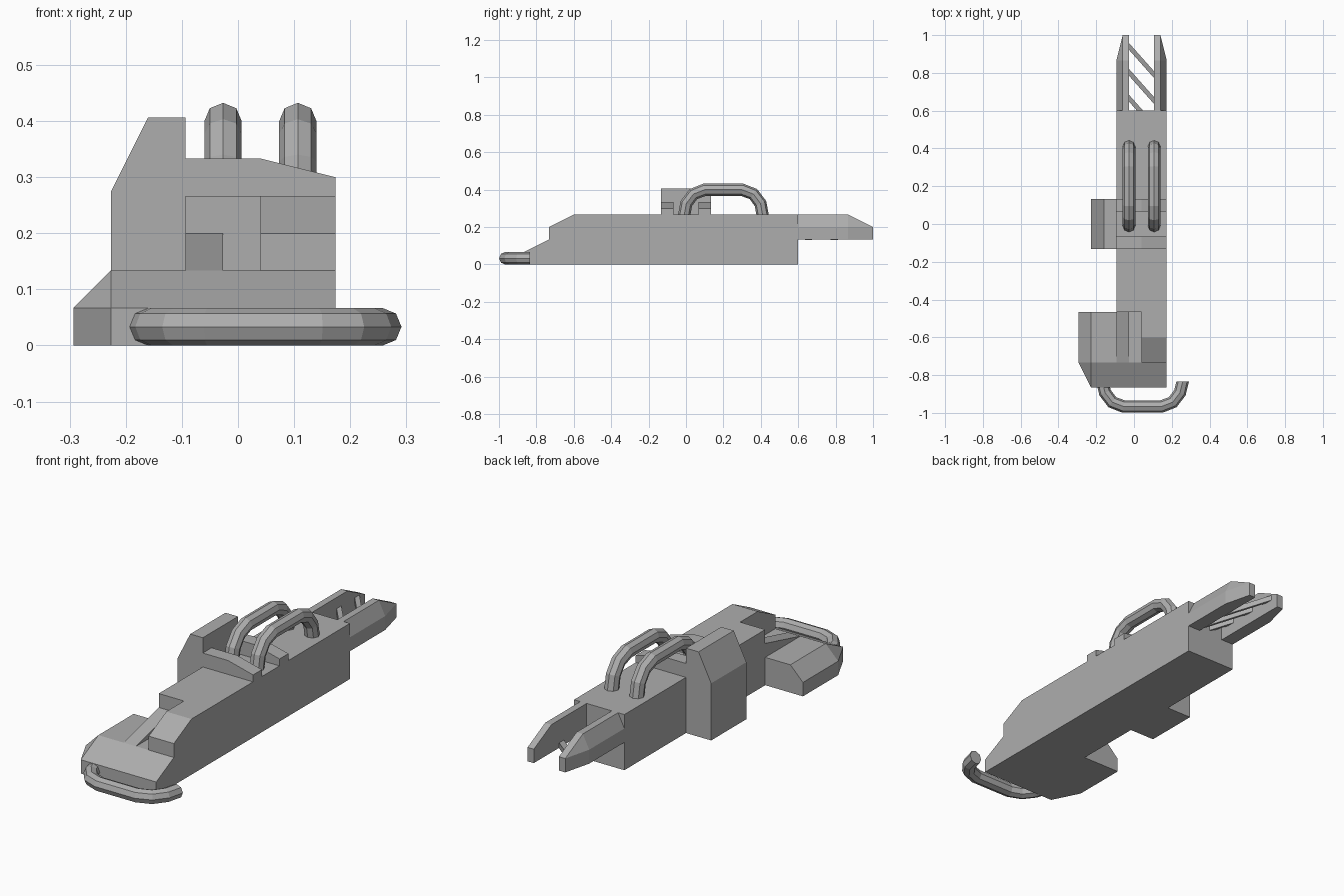
import bpy, bmesh
from math import cos, sin, pi
from mathutils import Vector

cube = bpy.data.objects.get("Cube")
if cube:
    bpy.data.objects.remove(cube, do_unlink=True)

# Single grey material
grey = bpy.data.materials.new("plain grey")
grey.use_nodes = True
GREY = (0.42, 0.42, 0.42, 1)
grey.diffuse_color = GREY
grey.node_tree.nodes["Principled BSDF"].inputs["Base Color"].default_value = GREY

U = 1 / 15          # base module of the design
MID = 0.6 * U       # x of the body's centre plane
LEFT, RIGHT = MID - 2 * U, MID + 2 * U


def finish(name, bm):
    bmesh.ops.recalc_face_normals(bm, faces=bm.faces)
    mesh = bpy.data.meshes.new(name)
    bm.to_mesh(mesh)
    bm.free()
    mesh.materials.append(grey)
    obj = bpy.data.objects.new(name, mesh)
    bpy.context.collection.objects.link(obj)
    return obj


def prism(name, profile, axis, start, end):
    """Extrude a profile along x (profile in y, z) or y (profile in x, z)."""
    bm = bmesh.new()
    place = (lambda a, b, t: (t, a, b)) if axis == "x" else (lambda a, b, t: (a, t, b))
    face = bm.faces.new([bm.verts.new(place(a, b, start)) for a, b in profile])
    moved = bmesh.ops.extrude_face_region(bm, geom=[face])["geom"]
    bmesh.ops.translate(bm, vec=place(0, 0, end - start),
                        verts=[v for v in moved if isinstance(v, bmesh.types.BMVert)])
    return finish(name, bm)


def hull(name, points):
    """Convex faceted block from its corners."""
    bm = bmesh.new()
    verts = [bm.verts.new(p) for p in points]
    bmesh.ops.convex_hull(bm, input=verts)
    bmesh.ops.dissolve_limit(bm, angle_limit=0.01, verts=bm.verts, edges=bm.edges)
    return finish(name, bm)


def handle(name, origin, across, out, sink=0.0):
    """Eight-sided bent tube: two legs and a bar, rising along 'out'."""
    origin, across, out = Vector(origin), Vector(across), Vector(out)
    half = [(-0.213, -sink), (-0.198, 0.06), (-0.16, 0.11), (-0.10, 0.133)]
    path = half + [(-a, h) for a, h in reversed(half)]
    points = [origin + across * a + out * h for a, h in path]
    binormal = across.cross(out)
    bm = bmesh.new()
    rings = []
    for i, p in enumerate(points):
        if i == 0:
            tangent = out
        elif i == len(points) - 1:
            tangent = -out
        else:
            tangent = ((points[i + 1] - p).normalized() + (p - points[i - 1]).normalized()).normalized()
        normal = binormal.cross(tangent)
        rings.append([bm.verts.new(p + (normal * cos(k * pi / 4) + binormal * sin(k * pi / 4)) * U / 2)
                      for k in range(8)])
    for r, s in zip(rings, rings[1:]):
        for k in range(8):
            bm.faces.new((r[k], r[(k + 1) % 8], s[(k + 1) % 8], s[k]))
    bm.faces.new(rings[0])
    bm.faces.new(rings[-1])
    return finish(name, bm)


# Main body and the stepped block in front of it
BACK_Y, NOTCH_Y, STEP_Y, NOSE_Y = 9 * U, -7 * U, -11 * U, -13 * U
prism("main_body", [(NOTCH_Y, 0), (BACK_Y, 0), (BACK_Y, 4 * U), (NOTCH_Y, 4 * U)], "x", LEFT, RIGHT)
prism("front_step", [(STEP_Y, 2 * U), (STEP_Y, 3 * U), (-9 * U, 4 * U),
                     (NOTCH_Y, 4 * U), (NOTCH_Y, 2 * U)], "x", MID, RIGHT)
prism("notch_ramp", [(STEP_Y, 2 * U), (NOTCH_Y, 3 * U), (NOTCH_Y, 2 * U)], "x", LEFT, LEFT + U)

# Low front plate with a chamfered wing
wing, edge = LEFT - 2 * U, LEFT - 3 * U
outline = [(RIGHT, NOTCH_Y), (RIGHT, NOSE_Y), (wing, NOSE_Y), (edge, STEP_Y), (edge, NOTCH_Y)]
hull("front_plate",
     [(x, y, 0) for x, y in outline] + [(x, y, U) for x, y in outline]
     + [(x, y, 2 * U) for x in (wing, RIGHT) for y in (STEP_Y, NOTCH_Y)])

# Side block and the two ribs that reach across the body
prism("side_block", [(wing, 0), (LEFT, 0), (LEFT, 6.1 * U), (LEFT - U, 6.1 * U), (wing, 4.1 * U)],
      "y", -2 * U, 2 * U)
rib = [(LEFT, 4 * U), (RIGHT, 4 * U), (RIGHT, 4.5 * U), (MID, 5 * U), (LEFT, 5 * U)]
prism("front_rib", rib, "y", -2 * U, -U)
prism("rear_rib", rib, "y", U, 2 * U)

# Rear prongs, mirrored about the body's centre plane
for side, label in ((-1, "right"), (1, "left")):
    inner, middle, outer = (MID + side * k * U for k in (1, 1.5, 2))
    hull(label + "_prong",
         [(x, BACK_Y, z) for x, z in ((inner, 2 * U), (outer, 2 * U), (outer, 3 * U),
                                      (middle, 4 * U), (inner, 4 * U))]
         + [(outer, 13 * U, 2 * U), (outer, 13 * U, 3 * U),
            (middle, 13 * U, 4 * U), (inner, 13 * U, 4 * U)]
         + [(x, 15 * U, z) for x in (inner, middle) for z in (2 * U, 3 * U)])

# Slanted bars between the prongs
for i in range(3):
    y = 0.94 - 0.137 * i
    hull("cross_bar_%d" % (i + 1),
         [(MID + s * U, y - 0.075 - s * 0.075 + dy, 0.172 - s * 0.028 + dz)
          for s in (-1, 1) for dy in (-0.018, 0.018) for dz in (-0.013, 0.013)])

# Two top handles and the front hook share one shape
for x, label in ((MID - U, "right"), (MID + U, "left")):
    handle(label + "_top_handle", (x, 0.2, 4 * U), (0, 1, 0), (0, 0, 1), 0.02)
handle("front_hook", (0.045, -12.5 * U, U / 2), (1, 0, 0), (0, -1, 0))
